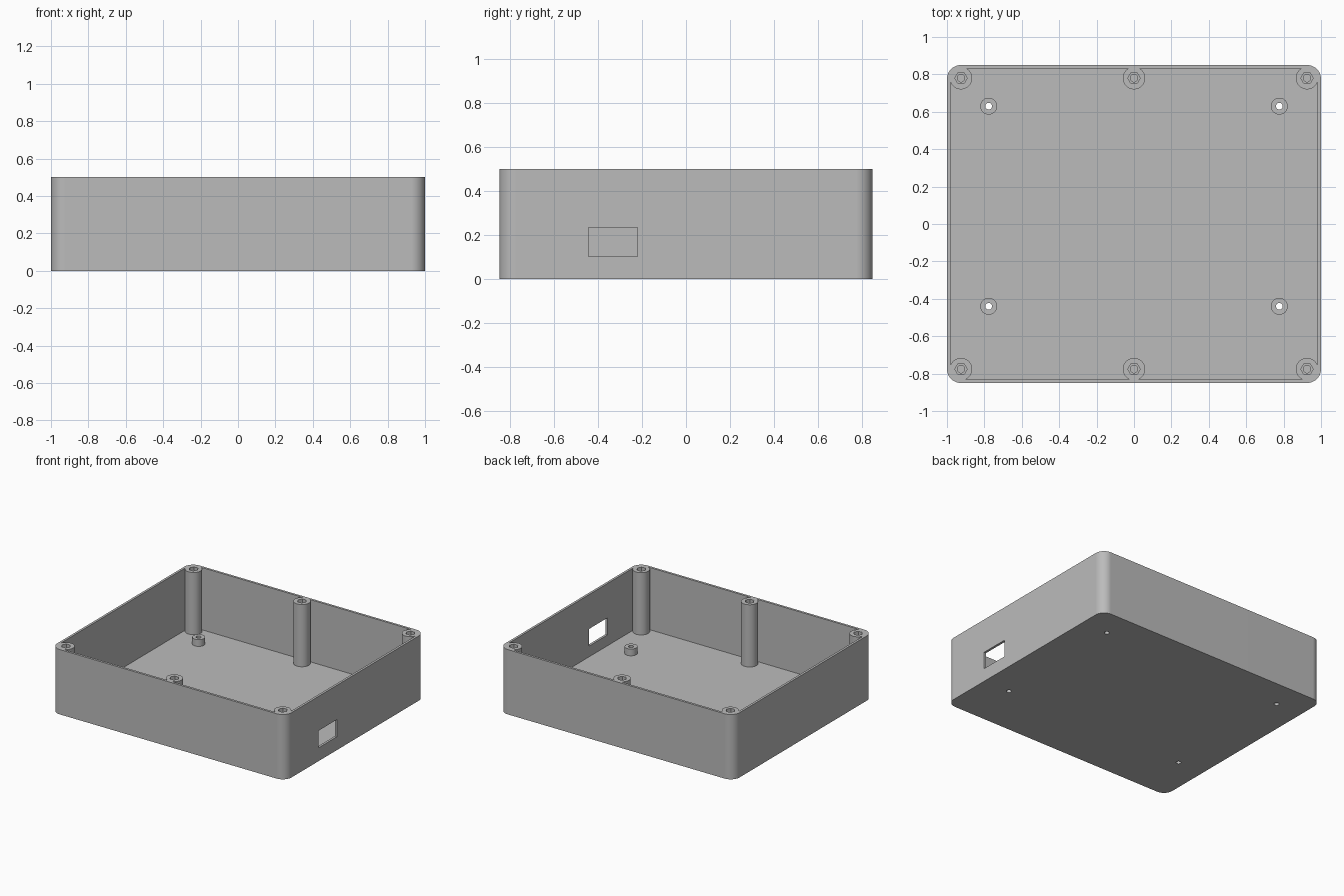
import bpy, bmesh
from math import sin, cos, pi, radians

cube = bpy.data.objects.get("Cube")
if cube:
    bpy.data.objects.remove(cube, do_unlink=True)

# Main dimensions
HALF_X, HALF_Y, HEIGHT = 1.0, 0.85, 0.5
WALL, FLOOR, CORNER = 0.018, 0.02, 0.075

plastic = bpy.data.materials.new("grey plastic")
plastic.use_nodes = True
GREY = (0.5, 0.5, 0.5, 1)
plastic.diffuse_color = GREY
plastic.node_tree.nodes["Principled BSDF"].inputs["Base Color"].default_value = GREY


def circle(x, y, r, n=48):
    return [(x + r * cos(2 * pi * i / n), y + r * sin(2 * pi * i / n)) for i in range(n)]


def rounded_rect(hx, hy, r, steps=12):
    points = []
    for k, (sx, sy) in enumerate([(1, 1), (-1, 1), (-1, -1), (1, -1)]):
        for i in range(steps + 1):
            a = (k + i / steps) * pi / 2
            points.append((sx * (hx - r) + r * cos(a), sy * (hy - r) + r * sin(a)))
    return points


def prisms(name, outlines, z0, z1):
    """One object holding an upright prism for each outline."""
    bm = bmesh.new()
    for outline in outlines:
        base = bm.faces.new([bm.verts.new((x, y, z0)) for x, y in outline])
        top = bmesh.ops.extrude_face_region(bm, geom=[base])["geom"]
        verts = [v for v in top if isinstance(v, bmesh.types.BMVert)]
        bmesh.ops.translate(bm, verts=verts, vec=(0, 0, z1 - z0))
    bmesh.ops.recalc_face_normals(bm, faces=bm.faces)
    mesh = bpy.data.meshes.new(name)
    bm.to_mesh(mesh)
    bm.free()
    mesh.materials.append(plastic)
    obj = bpy.data.objects.new(name, mesh)
    bpy.context.collection.objects.link(obj)
    return obj


def combine(target, tool, operation):
    """Apply a boolean and remove the tool object."""
    mod = target.modifiers.new(operation, "BOOLEAN")
    mod.object, mod.operation, mod.solver = tool, operation, "EXACT"
    bpy.context.view_layer.objects.active = target
    bpy.ops.object.modifier_apply(modifier=mod.name)
    bpy.data.objects.remove(tool, do_unlink=True)


# Open box with rounded corners
case = prisms("enclosure_base", [rounded_rect(HALF_X, HALF_Y, CORNER)], 0, HEIGHT)
cavity = prisms("cavity", [rounded_rect(HALF_X - WALL, HALF_Y - WALL, CORNER - WALL)],
                FLOOR, HEIGHT + 0.1)
combine(case, cavity, "DIFFERENCE")

# Lid screw posts and board standoffs
posts = [(x, y) for x in (-0.925, 0, 0.925) for y in (-0.776, 0.78)]
standoffs = [(x, y) for x in (-0.777, 0.777) for y in (-0.44, 0.63)]
combine(case, prisms("screw_posts", [circle(x, y, 0.06) for x, y in posts],
                     FLOOR / 2, HEIGHT), "UNION")
combine(case, prisms("standoffs", [circle(x, y, 0.045) for x, y in standoffs],
                     FLOOR / 2, FLOOR + 0.052), "UNION")

# Hexagonal pockets with blind screw holes, and through holes in the standoffs
combine(case, prisms("hex_pockets", [circle(x, y, 0.033, 6) for x, y in posts],
                     HEIGHT - 0.03, HEIGHT + 0.1), "DIFFERENCE")
combine(case, prisms("screw_holes", [circle(x, y, 0.02, 24) for x, y in posts],
                     HEIGHT - 0.2, HEIGHT + 0.1), "DIFFERENCE")
combine(case, prisms("board_holes", [circle(x, y, 0.018, 24) for x, y in standoffs],
                     -0.1, 0.2), "DIFFERENCE")

# Connector window in the left wall
window = [(0.9, -0.445), (1.1, -0.445), (1.1, -0.222), (0.9, -0.222)]
combine(case, prisms("connector_window", [window], 0.103, 0.235), "DIFFERENCE")

# Smooth the round surfaces and keep the flat ones flat
case.select_set(True)
bpy.context.view_layer.objects.active = case
bpy.ops.object.shade_smooth_by_angle(angle=radians(30))
weighted = case.modifiers.new("weighted_normals", "WEIGHTED_NORMAL")
weighted.keep_sharp = True
